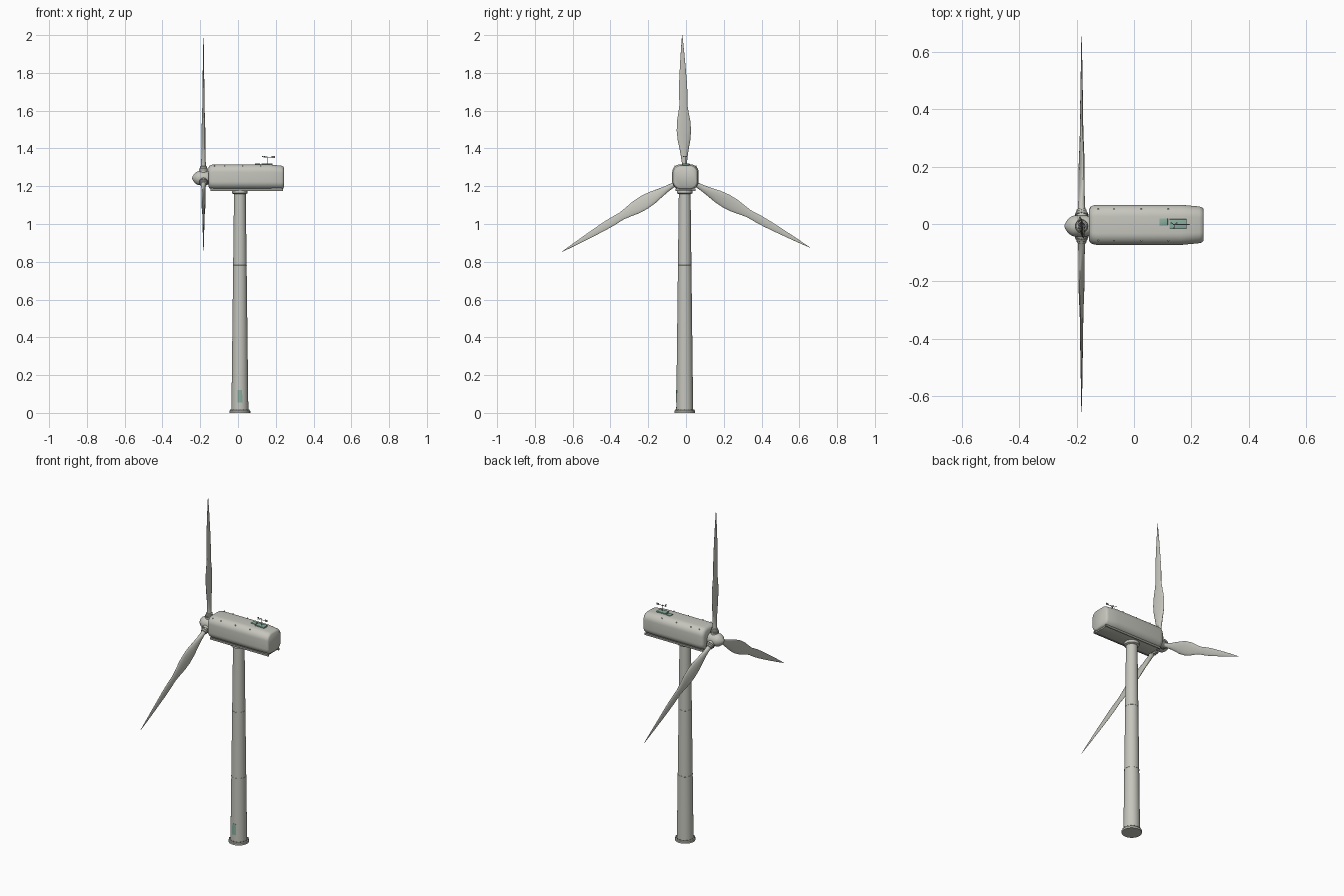
import bpy, bmesh, math
from math import sin, cos, pi, radians
from mathutils import Matrix, Vector

if "Cube" in bpy.data.objects:
    bpy.data.objects.remove(bpy.data.objects["Cube"], do_unlink=True)


def material(name, rgb):
    m = bpy.data.materials.new(name)
    m.use_nodes = True
    m.diffuse_color = (*rgb, 1)
    m.node_tree.nodes["Principled BSDF"].inputs["Base Color"].default_value = (*rgb, 1)
    return m


SHELL = material("warm light grey", (0.56, 0.56, 0.51))
GREEN = material("muted green", (0.25, 0.42, 0.34))
STEEL = material("steel grey", (0.3, 0.3, 0.28))

CX, CY = 0.01, -0.007            # tower axis
HUB = Vector((-0.183, CY, 1.243))  # rotor centre


def finish(name, bm, mat, angle=35):
    bmesh.ops.recalc_face_normals(bm, faces=bm.faces)
    me = bpy.data.meshes.new(name)
    bm.to_mesh(me)
    bm.free()
    ob = bpy.data.objects.new(name, me)
    bpy.context.collection.objects.link(ob)
    me.materials.append(mat)
    bpy.ops.object.select_all(action='DESELECT')
    ob.select_set(True)
    bpy.context.view_layer.objects.active = ob
    bpy.ops.object.shade_smooth_by_angle(angle=radians(angle))
    return ob


def loft(name, rings, mat, matrix=Matrix(), angle=35):
    """Skin a list of closed rings and cap both ends."""
    bm = bmesh.new()
    rows = [[bm.verts.new(matrix @ Vector(p)) for p in ring] for ring in rings]
    n = len(rows[0])
    for a, b in zip(rows, rows[1:]):
        for i in range(n):
            j = (i + 1) % n
            bm.faces.new((a[i], a[j], b[j], b[i]))
    bm.faces.new(rows[0])
    bm.faces.new(rows[-1])
    return finish(name, bm, mat, angle)


def turned(name, profile, mat, matrix=Matrix(), sides=32):
    """Lathe (radius, height) pairs around local z."""
    rings = [[(r * cos(2 * pi * i / sides), r * sin(2 * pi * i / sides), z)
              for i in range(sides)] for r, z in profile]
    return loft(name, rings, mat, matrix)


def box(name, lo, hi, mat, bevel=0.0):
    lo, hi = Vector(lo), Vector(hi)
    bm = bmesh.new()
    bmesh.ops.create_cube(bm, size=1, matrix=Matrix.Translation((lo + hi) / 2)
                          @ Matrix.Diagonal((*(hi - lo), 1)))
    if bevel:
        bmesh.ops.bevel(bm, geom=bm.edges[:], offset=bevel, segments=2,
                        affect='EDGES', profile=0.5)
    return finish(name, bm, mat)


def studs(name, points, radius, depth, mat):
    bm = bmesh.new()
    for p in points:
        bmesh.ops.create_cone(bm, cap_ends=True, segments=6, radius1=radius,
                              radius2=radius, depth=depth, matrix=Matrix.Translation(p))
    return finish(name, bm, mat)


def circle(r, z, n):
    return [(CX + r * cos(2 * pi * i / n), CY + r * sin(2 * pi * i / n), z) for i in range(n)]


# Tower with base flange, section seams and yaw ring
BASE_R, TOP_R, TOP_Z = 0.045, 0.031, 1.17
axis = Matrix.Translation((CX, CY, 0))
turned("tower", [(BASE_R, 0.0), (TOP_R, TOP_Z)], SHELL, axis, 40)
turned("base_flange", [(0.055, 0), (0.055, 0.01), (0.052, 0.014), (0.044, 0.014)], SHELL, axis, 40)
studs("base_bolts", circle(0.05, 0.015, 16), 0.0025, 0.008, STEEL)
for k in (1, 2):
    z = TOP_Z * k / 3
    r = BASE_R + (TOP_R - BASE_R) * k / 3
    turned(f"tower_seam_{k}", [(r, z - .002), (r + .0008, z - .0015),
                               (r + .0008, z + .0015), (r, z + .002)], SHELL, axis, 40)
turned("yaw_ring", [(0.031, 1.158), (0.041, 1.163), (0.041, 1.178), (0.036, 1.19)], SHELL, axis, 40)

# Tower door: curved plate hugging the front wall
def door_point(a, z, off):
    r = BASE_R + (TOP_R - BASE_R) * z / TOP_Z + off
    return (CX + r * sin(a), CY - r * cos(a), z)


arc = [radians(-16 + 4 * i) for i in range(9)]
loft("tower_door", [[door_point(a, z, 0.0015) for a in arc]
                    + [door_point(a, z, -0.003) for a in reversed(arc)]
                    for z in (0.055, 0.12)], GREEN)

# Nacelle: rounded-box sections along x
def section(x, hw, z0, z1, r):
    pts = []
    for q, (sy, sz) in enumerate(((1, 1), (-1, 1), (-1, -1), (1, -1))):
        cy = CY + 0.004 + sy * (hw - r)
        cz = z1 - r if sz > 0 else z0 + r
        for i in range(8):
            a = pi / 2 * (q + i / 7)
            pts.append((x, cy + r * cos(a), cz + r * sin(a)))
    return pts


loft("nacelle", [section(*s) for s in (
    (-0.157, 0.054, 1.200, 1.297, 0.034),
    (-0.153, 0.062, 1.191, 1.306, 0.038),
    (-0.145, 0.067, 1.186, 1.312, 0.040),
    (-0.130, 0.070, 1.184, 1.315, 0.041),
    (0.165, 0.070, 1.184, 1.315, 0.041),
    (0.228, 0.064, 1.184, 1.309, 0.038),
    (0.238, 0.061, 1.187, 1.305, 0.036),
    (0.243, 0.055, 1.193, 1.299, 0.032))], SHELL, angle=40)
box("nacelle_floor", (-0.14, CY - 0.044, 1.178), (0.232, CY + 0.052, 1.192), SHELL, 0.003)
for side in (-1, 1):
    y = CY + 0.004 + side * 0.048
    box(f"floor_rail_{'left' if side > 0 else 'right'}", (-0.145, y - 0.004, 1.176),
        (0.238, y + 0.004, 1.188), STEEL)
studs("roof_bolts", [(x, CY + 0.004 + s * 0.055, 1.304) for s in (-1, 1)
                     for x in (-0.125, -0.07, 0.025, 0.12)], 0.0025, 0.012, SHELL)

# Roof hatches
box("small_roof_hatch", (0.089, -0.005, 1.311), (0.118, 0.02, 1.319), GREEN, 0.0015)
box("large_roof_hatch", (0.124, -0.018, 1.311), (0.183, 0.017, 1.321), GREEN, 0.0015)

# Weather mast with crossbar, cups and wind vane
def rod(name, a, b, r, mat=STEEL):
    a, b = Vector(a), Vector(b)
    m = Matrix.Translation(a) @ (b - a).to_track_quat('Z', 'Y').to_matrix().to_4x4()
    return turned(name, [(r, 0), (r, (b - a).length)], mat, m, 8)


MX, MY = 0.158, -0.002
rod("mast", (MX, MY, 1.315), (MX, MY, 1.358), 0.0018)
rod("mast_crossbar", (MX - 0.022, MY, 1.353), (MX + 0.036, MY, 1.353), 0.0013)
box("wind_vane", (MX + 0.02, MY - 0.001, 1.349), (MX + 0.038, MY + 0.001, 1.36), STEEL)
for k in range(3):
    a = radians(120 * k + 30)
    tip = (MX - 0.018 + 0.011 * cos(a), MY + 0.011 * sin(a), 1.357)
    rod(f"cup_arm_{k + 1}", (MX - 0.018, MY, 1.357), tip, 0.001)
    studs(f"wind_cup_{k + 1}", [tip], 0.003, 0.005, STEEL)

# Hub and nose cone, turned around -x
to_front = Matrix.Translation(HUB) @ Matrix.Rotation(-pi / 2, 4, 'Y')
turned("hub", [(0.03, -0.034), (0.034, -0.026), (0.037, -0.015), (0.037, 0.024)], SHELL, to_front)
turned("nose_cone", [(0.037, 0.024), (0.035, 0.032), (0.028, 0.043),
                     (0.018, 0.052), (0.008, 0.058), (0.001, 0.06)], SHELL, to_front)

# Blades: lens sections (radius, half chord, half thickness, twist)
STATIONS = ((0.05, .014, .014, 0), (0.08, .0135, .0125, 0), (0.11, .017, .011, 8),
            (0.15, .024, .010, 12), (0.20, .034, .009, 11), (0.25, .0385, .008, 10),
            (0.30, .036, .007, 8), (0.35, .027, .006, 7), (0.39, .021, .0055, 6),
            (0.45, .0225, .005, 5), (0.50, .021, .0045, 4), (0.57, .0165, .0035, 3),
            (0.65, .0105, .0025, 2), (0.72, .0045, .0015, 1), (0.757, .0008, .0006, 0))


def blade_ring(r, chord, thick, twist, n=20):
    t = radians(twist)
    ring = []
    for i in range(n):
        a = 2 * pi * i / n
        y, x = chord * cos(a), thick * sin(a)
        ring.append((x * cos(t) - y * sin(t), x * sin(t) + y * cos(t), r))
    return ring


for k in range(3):
    turn = Matrix.Translation(HUB) @ Matrix.Rotation(radians(1 + 120 * k), 4, 'X')
    loft(f"blade_{k + 1}", [blade_ring(*s) for s in STATIONS], SHELL, turn, 50)
    turned(f"blade_socket_{k + 1}", [(0.021, 0.015), (0.021, 0.052), (0.018, 0.055)], SHELL, turn, 24)
    turned(f"pitch_bearing_{k + 1}", [(0.0235, 0.040), (0.0235, 0.046)], STEEL, turn, 24)
    turned(f"blade_collar_{k + 1}", [(0.018, 0.055), (0.018, 0.062), (0.014, 0.064)], SHELL, turn, 24)
